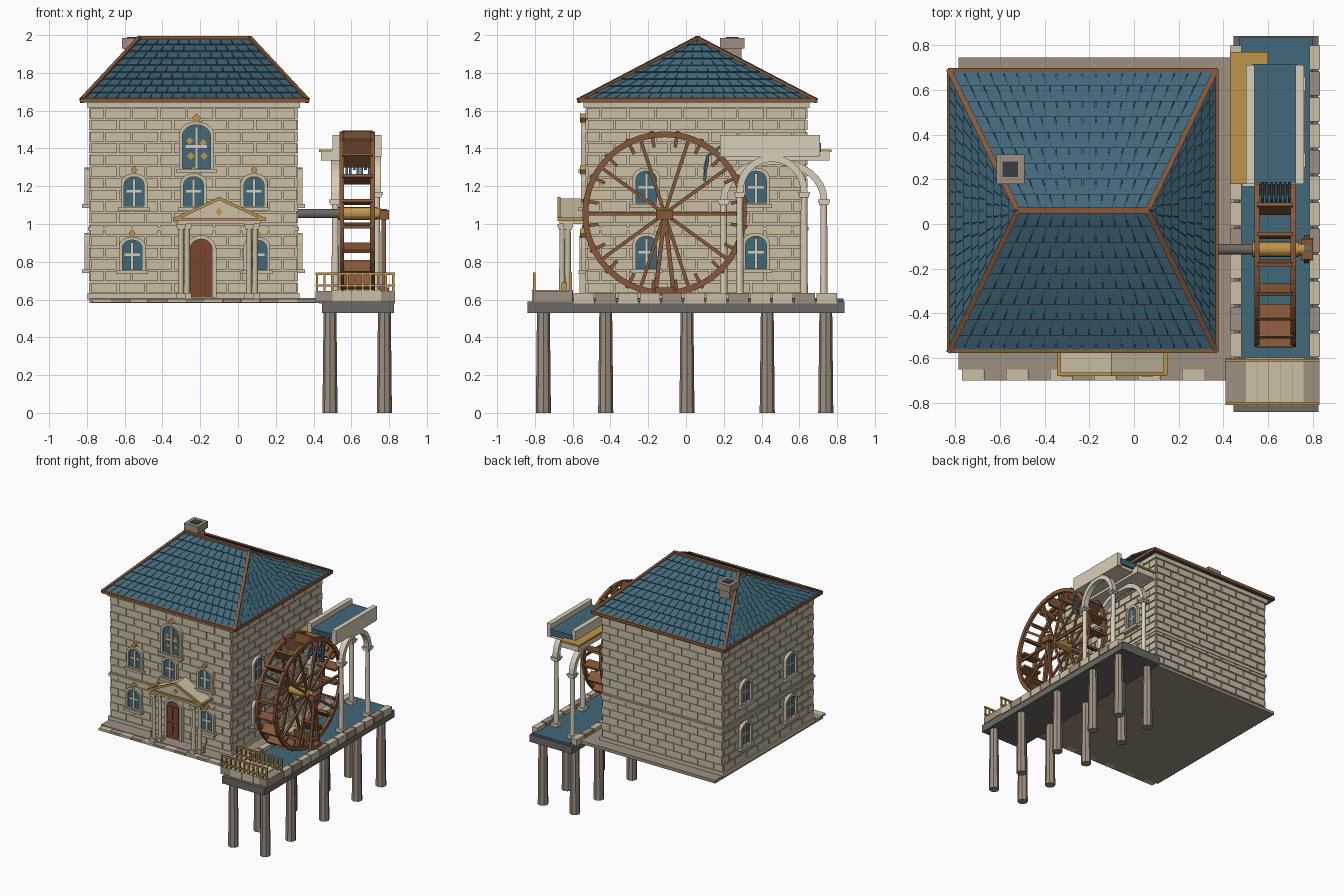
import bpy, bmesh
from math import pi, sin, cos
from mathutils import Matrix, Vector

if "Cube" in bpy.data.objects:
    bpy.data.objects.remove(bpy.data.objects["Cube"])


def material(name, code):
    rgb = [int(code[i:i + 2], 16) / 255 for i in (0, 2, 4)]
    col = [c / 12.92 if c < .04 else ((c + .055) / 1.055) ** 2.4 for c in rgb] + [1]
    m = bpy.data.materials.new(name)
    m.use_nodes = True
    m.diffuse_color = col
    m.node_tree.nodes["Principled BSDF"].inputs["Base Color"].default_value = col
    return m


STONE = material("sandstone", "cbbfa5")
PALE = material("pale stone", "d8cfb8")
TAUPE = material("taupe stone", "9d9080")
GREY = material("dark grey stone", "6d6863")
TEAL = material("teal", "41687a")
WOOD = material("brown wood", "86583a")
DOOR = material("red brown door", "7a452f")
GOLD = material("gold", "bf9448")
DARK = material("soot", "3a3f42")


class Part:
    """Collects geometry of one colour and turns it into an object."""
    def __init__(self, name, mat):
        self.name, self.mat, self.bm = name, mat, bmesh.new()

    def box(self, x, y, z, M=Matrix()):
        size = Matrix.Diagonal((x[1] - x[0], y[1] - y[0], z[1] - z[0], 1))
        mid = Matrix.Translation((sum(x) / 2, sum(y) / 2, sum(z) / 2))
        bmesh.ops.create_cube(self.bm, size=1, matrix=M @ mid @ size)

    def slab(self, low, high):
        """Closed solid between two matching point loops."""
        a = [self.bm.verts.new(p) for p in low]
        b = [self.bm.verts.new(p) for p in high]
        self.bm.faces.new(a[::-1])
        self.bm.faces.new(b)
        for i in range(len(a)):
            j = (i + 1) % len(a)
            self.bm.faces.new((a[i], a[j], b[j], b[i]))

    def prism(self, pts, w0, w1, M):
        self.slab([M @ Vector((u, v, w0)) for u, v in pts],
                  [M @ Vector((u, v, w1)) for u, v in pts])

    def ring(self, outer, inner, w0, w1, M, closed=True):
        n = len(outer)
        for i in range(n if closed else n - 1):
            j = (i + 1) % n
            self.prism([outer[i], outer[j], inner[j], inner[i]], w0, w1, M)

    def beam(self, p, q, r):
        p, q = Vector(p), Vector(q)
        M = Matrix.Translation(p) @ (q - p).to_track_quat('Z', 'Y').to_matrix().to_4x4()
        self.box((-r, r), (-r, r), (-r / 2, (q - p).length + r / 2), M)

    def rod(self, p, q, r1, r2, sides=12):
        p, q = Vector(p), Vector(q)
        M = Matrix.Translation((p + q) / 2) @ (q - p).to_track_quat('Z', 'Y').to_matrix().to_4x4()
        bmesh.ops.create_cone(self.bm, cap_ends=True, segments=sides, radius1=r1,
                              radius2=r2, depth=(q - p).length, matrix=M)

    def column(self, x, y, z0, z1, r):
        self.rod((x, y, z0), (x, y, z1), r, r * .85)
        for a, b, k in ((z0, z0 + .03, 1.5), (z1 - .03, z1 - .015, 1.25), (z1 - .015, z1, 1.6)):
            self.box((x - r * k, x + r * k), (y - r * k, y + r * k), (a, b))

    def done(self):
        bmesh.ops.recalc_face_normals(self.bm, faces=self.bm.faces)
        me = bpy.data.meshes.new(self.name)
        self.bm.to_mesh(me)
        self.bm.free()
        me.materials.append(self.mat)
        bpy.context.collection.objects.link(bpy.data.objects.new(self.name, me))


def arch(cx, z0, z1, w, rise, n=10):
    top = [(cx + w / 2 * cos(pi * i / n), z1 - rise + rise * sin(pi * i / n)) for i in range(n + 1)]
    return [(cx + w / 2, z0)] + top + [(cx - w / 2, z0)]


def diamond(u, v, w, h):
    return [(u - w, v), (u, v - h), (u + w, v), (u, v + h)]


CX, CY, HX, HY = -.235, .055, .545, .58


def wall(angle, half):
    return (Matrix.Translation((CX, CY, 0)) @ Matrix.Rotation(angle, 4, 'Z')
            @ Matrix.Translation((0, -half, 0)) @ Matrix.Rotation(pi / 2, 4, 'X'))


FRONT, RIGHT, BACK, LEFT = wall(0, HY), wall(pi / 2, HX), wall(pi, HY), wall(-pi / 2, HX)

# House body, belt course and cornice
body = Part("house_walls", STONE)
body.box((CX - HX, CX + HX), (CY - HY, CY + HY), (.6, 1.65))
for z0, z1, d in ((.6, .635, .016), (.965, .985, .014), (1.615, 1.65, .018)):
    body.box((CX - HX - d, CX + HX + d), (CY - HY - d, CY + HY + d), (z0, z1))
body.done()

# Raised stone blocks in running bond
bricks = Part("wall_blocks", STONE)
rows, length, gap = 16, .145, .005
for M, half in ((FRONT, HX), (RIGHT, HY), (BACK, HX), (LEFT, HY)):
    for r in range(rows):
        z = .632 + r * .0615
        u = -half - (r % 2) * length / 2
        while u < half:
            a, b = max(u + gap, -half), min(u + length - gap, half)
            if b - a > .01:
                bricks.box((a, b), (z + gap, z + .0615 - gap), (-.005, .008), M)
            u += length
bricks.done()

# Windows
glass, frame = Part("window_glass", TEAL), Part("window_frames", STONE)
bars, finial = Part("window_bars", PALE), Part("window_ornaments", GOLD)


def window(M, u, z0, z1, w, ornament):
    rise = w * .4
    glass.prism(arch(u, z0, z1, w, rise), 0, .014, M)
    frame.ring(arch(u, z0 - .015, z1 + .018, w + .036, rise + .01), arch(u, z0, z1, w, rise), 0, .032, M)
    frame.box((u - w / 2 - .03, u + w / 2 + .03), (z0 - .025, z0 - .005), (0, .045), M)
    mid = z0 + (z1 - z0) * .5
    bars.box((u - .008, u + .008), (z0, z1 - .012), (0, .022), M)
    bars.box((u - w * .38, u + w * .38), (mid - .007, mid + .007), (0, .021), M)
    if ornament:
        finial.prism(diamond(u, z1 + .036, w * .17, .024), 0, .036, M)


for x, z0, z1 in ((-.56, .76, .915), (.1, .76, .915), (-.55, 1.095, 1.25), (-.235, 1.095, 1.25), (.085, 1.095, 1.25)):
    window(FRONT, x - CX, z0, z1, .105, True)
window(FRONT, -.22 - CX, 1.295, 1.525, .15, True)
for M, s in ((RIGHT, 1), (LEFT, -1)):
    for y in (-.21, .37):
        for z in (.765, 1.11):
            window(M, s * (y - CY), z, z + .17, .11, False)
for du, v in ((-.035, 1.44), (.035, 1.43), (-.03, 1.36), (.04, 1.36)):
    finial.prism(diamond(-.22 - CX + du, v, .02, .02), 0, .02, FRONT)
for p in (glass, frame, bars, finial):
    p.done()

# Front door
door, surround = Part("front_door", DOOR), Part("door_surround", STONE)
du = -.195 - CX
door.prism(arch(du, .61, .92, .115, .05), 0, .022, FRONT)
for s in (-1, 1):
    for a, b in ((.64, .74), (.76, .87)):
        door.box((du + s * .028 - .018, du + s * .028 + .018), (a, b), (0, .028), FRONT)
surround.ring(arch(du, .61, .94, .16, .07), arch(du, .61, .92, .115, .05), 0, .038, FRONT, False)
door.done()
surround.done()

# Portico
porch, trim = Part("portico", STONE), Part("portico_trim", GOLD)
for x in (-.285, .075):
    for d in (-.016, .016):
        porch.column(x + d, -.64 + d, .605, 1.0, .016)
porch.box((-.32, .12), (-.67, -.53), (1.0, 1.025))
porch.prism([(-.335 - CX, 1.02), (.14 - CX, 1.02), (-.1 - CX, 1.135)], 0, .14, FRONT)
for x in (-.335, .14):
    trim.beam((x, -.672, 1.025), (-.1, -.672, 1.135), .008)
    trim.beam((x, -.672, 1.025), (x, -.54, 1.025), .009)
    trim.box((x - .012 + .02, x + .012 - .02 + .016), (-.66, -.63), (.625, .69))
trim.beam((-.335, -.672, 1.025), (.14, -.672, 1.025), .007)
trim.prism(diamond(-.1 - CX, 1.065, .018, .022), .13, .147, FRONT)
trim.done()
porch.done()

# Hipped roof with tiles and wooden edging
eave = [Vector(p) for p in ((-.825, -.565, 1.655), (.365, -.565, 1.655), (.365, .685, 1.655), (-.825, .685, 1.655))]
top = [Vector((-.52, .06, 1.982)), Vector((.06, .06, 1.982))]
core, tiles, edging = Part("roof", TEAL), Part("roof_tiles", TEAL), Part("roof_edging", WOOD)
e = [core.bm.verts.new(p) for p in eave]
t = [core.bm.verts.new(p) for p in top]
for f in ((e[0], e[1], t[1], t[0]), (e[1], e[2], t[1]), (e[2], e[3], t[0], t[1]), (e[3], e[0], t[0]), e[::-1]):
    core.bm.faces.new(f)
courses = 9
for i, (c, d) in enumerate(((0, 1), (1, 1), (1, 0), (0, 0))):
    a, b, c, d = eave[i], eave[(i + 1) % 4], top[c], top[d]
    n = (b - a).cross(c - a).normalized()
    for r in range(courses):
        s0, s1 = r / courses, (r + 1) / courses
        l0, r0, l1, r1 = a.lerp(c, s0), b.lerp(d, s0), a.lerp(c, s1), b.lerp(d, s1)
        count = max(1, round((r0 - l0).length / .06))
        for k in range(count):
            f0, f1 = (k + .03) / count, (k + .97) / count
            q = [l0.lerp(r0, f0), l0.lerp(r0, f1), l1.lerp(r1, f1), l1.lerp(r1, f0)]
            tiles.slab(q, [p + n * h for p, h in zip(q, (.009, .009, .002, .002))])
    edging.beam(a, b, .012)
    edging.beam(a, c, .012)
edging.beam(*top, .013)
for p in (core, tiles, edging):
    p.done()

# Chimney
chimney, flue = Part("chimney", TAUPE), Part("chimney_flue", DARK)
chimney.box((-.6, -.505), (.195, .295), (1.75, 1.93))
chimney.box((-.615, -.49), (.18, .31), (1.93, 1.985))
flue.box((-.587, -.518), (.211, .279), (1.93, 1.989))
chimney.done()
flue.done()

# Foundation and paving in front of the house
base = Part("house_foundation", TAUPE)
base.box((-.785, .44), (-.65, .745), (.583, .608))
base.done()
paving = [Part("paving_light", STONE), Part("paving_dark", TAUPE)]
for i in range(12):
    x = -.77 + i * .0985
    paving[i % 2].box((x, x + .097), (-.7, -.65), (.585, .604))

# Water channel, kerb blocks and terrace
dock, water = Part("channel_bed", GREY), Part("water", TEAL)
dock.box((.445, .825), (-.84, .84), (.53, .59))
water.box((.47, .8), (-.62, .835), (.585, .606))
for i in range(12):
    y = -.6 + i * .117
    for j, (x0, x1) in enumerate(((.43, .48), (.785, .832))):
        paving[1 if i % 3 == 1 else 0].box((x0, x1), (y + .005, y + .112), (.58, .636))
paving[1].box((.41, .83), (-.81, -.6), (.588, .645))
for i in range(5):
    x = .5 + i * .052
    paving[0].box((x, x + .05), (-.814, -.598), (.59, .651))
dock.done()
for p in paving:
    p.done()

# Terrace railings
rail = Part("terrace_railing", GOLD)
for y in (-.803, -.61):
    for z in (.675, .737):
        rail.box((.41, .83), (y - .006, y + .006), (z - .006, z + .006))
    for i in range(11):
        x = .418 + i * .0404
        rail.box((x - .006, x + .006), (y - .006, y + .006), (.645, .737))
rail.done()

# Support piles
piles = Part("support_piles", TAUPE)
for x in (.487, .775):
    for y in (-.755, -.425, .005, .43, .74):
        piles.rod((x, y, 0), (x, y, .535), .04, .034, 8)
piles.done()

# Water wheel
wheel, WY, WZ = Part("water_wheel", WOOD), -.113, 1.055
circle = [[(r * cos(2 * pi * i / 40), r * sin(2 * pi * i / 40)) for i in range(40)] for r in (.436, .405)]
hub = Matrix.Translation((0, WY, WZ))
for x in (.538, .7):
    side = hub @ Matrix.Translation((x, 0, 0)) @ wall(pi / 2, 0).to_3x3().to_4x4()
    wheel.ring(*circle, 0, .024, side)
    for i in range(10):
        wheel.box((x + .004, x + .02), (.02, .41), (-.009, .009), hub @ Matrix.Rotation(i * pi / 5, 4, 'X'))
for i in range(20):
    wheel.box((.55, .712), (.355, .443), (-.009, .009), hub @ Matrix.Rotation((i + .5) * pi / 10, 4, 'X'))
# Bearing stand on the outer side
for d in (-.05, .05):
    wheel.beam((.772, WY + d, .62), (.772, WY, WZ), .011)
wheel.box((.75, .8), (WY - .05, WY + .05), (.63, .665))
wheel.box((.75, .8), (WY - .045, WY + .045), (WZ - .03, WZ + .02))
wheel.done()
axle, boss = Part("wheel_axle", GREY), Part("wheel_hub", GOLD)
axle.rod((.3, WY, WZ), (.79, WY, WZ), .024, .024, 16)
boss.rod((.53, WY, WZ), (.735, WY, WZ), .034, .034, 16)
boss.rod((.735, WY, WZ), (.76, WY, WZ), .028, .028, 16)
axle.done()
boss.done()

# Aqueduct: arches, columns, trough and ledge
aqua, ledge = Part("aqueduct", PALE), Part("aqueduct_ledge", GOLD)
for x, yc, half, spring, apex in ((.515, .465, .265, 1.13, 1.35), (.735, .455, .17, 1.17, 1.365)):
    M = Matrix.Translation((x, 0, 0)) @ wall(pi / 2, 0).to_3x3().to_4x4()
    aqua.ring(arch(yc, spring, apex, 2 * half + .036, apex - spring, 16)[1:-1],
              arch(yc, spring, apex - .036, 2 * half - .036, apex - spring - .036, 16)[1:-1], -.022, .022, M, False)
    for s in (-1, 1):
        aqua.column(x, yc + s * half, .6, spring, .02)
aqua.box((.5, .76), (.18, .7), (1.355, 1.385))
for x in (.5, .722):
    aqua.box((x, x + .038), (.18, .71), (1.36, 1.47))
aqua.box((.44, .6), (.185, .76), (1.335, 1.383))
ledge.box((.43, .6), (.18, .77), (1.38, 1.395))
water.box((.53, .73), (.185, .715), (1.38, 1.43))
# Falling water strands
for i in range(7):
    x, drop = .575 + i * .02, .03 * (i % 3)
    water.beam((x, .19, 1.415), (x, .115, 1.36), .007)
    water.beam((x, .115, 1.36), (x, .098, 1.23 + drop), .007)
for p in (aqua, ledge, water):
    p.done()
